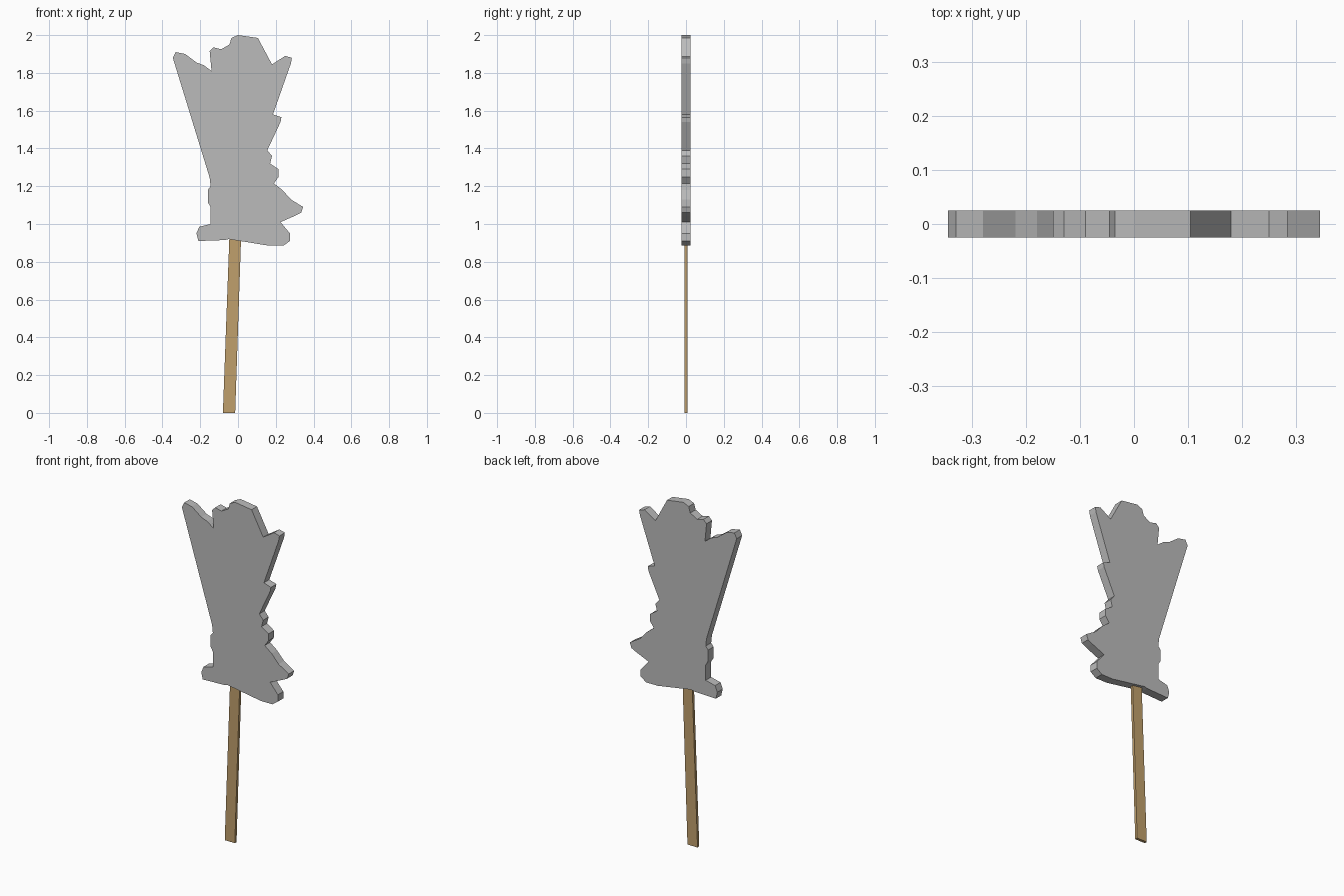
import bpy
import bmesh

default_cube = bpy.data.objects.get("Cube")
if default_cube:
    bpy.data.objects.remove(default_cube, do_unlink=True)


def make_material(name, colour):
    material = bpy.data.materials.new(name)
    material.use_nodes = True
    material.diffuse_color = colour
    shader = next(n for n in material.node_tree.nodes if n.type == "BSDF_PRINCIPLED")
    shader.inputs["Base Color"].default_value = colour
    return material


def make_plate(name, outline, thickness, material):
    """Extrude a flat front-facing outline symmetrically about y = 0."""
    bm = bmesh.new()
    front = bm.faces.new([bm.verts.new((x, -thickness / 2, z)) for x, z in outline])
    extruded = bmesh.ops.extrude_face_region(bm, geom=[front], use_keep_orig=True)
    back_verts = [g for g in extruded["geom"] if isinstance(g, bmesh.types.BMVert)]
    bmesh.ops.translate(bm, verts=back_verts, vec=(0, thickness, 0))
    bmesh.ops.recalc_face_normals(bm, faces=bm.faces[:])
    mesh = bpy.data.meshes.new(name)
    bm.to_mesh(mesh)
    bm.free()
    mesh.materials.append(material)
    plate = bpy.data.objects.new(name, mesh)
    bpy.context.collection.objects.link(plate)
    return plate


grey = make_material("plain grey", (0.5, 0.5, 0.5, 1))
wood = make_material("light wood", (0.53, 0.35, 0.15, 1))

# Silhouette edges, clockwise from the upper left tip
crown = [
    (-.345, 1.88), (-.33, 1.91), (-.28, 1.9), (-.22, 1.855), (-.18, 1.84),
    (-.14, 1.81), (-.15, 1.915), (-.13, 1.935), (-.09, 1.925), (-.045, 1.95),
    (-.035, 1.985), (0, 2), (.105, 1.985), (.18, 1.845), (.25, 1.89),
    (.285, 1.88), (.28, 1.85),
]
jagged_side = [
    (.185, 1.58), (.23, 1.565), (.225, 1.54), (.155, 1.39), (.18, 1.36),
    (.17, 1.32), (.215, 1.29), (.215, 1.25), (.19, 1.215), (.235, 1.18),
    (.28, 1.13), (.345, 1.09), (.335, 1.06), (.305, 1.045), (.225, 1.01),
]
base = [
    (.275, .95), (.275, .91), (.24, .885), (.165, .885), (-.05, .92),
    (-.07, .915), (-.21, .91), (-.22, .95), (-.205, .985), (-.145, 1),
]
straight_side = [
    (-.145, 1.09), (-.16, 1.115), (-.16, 1.18), (-.145, 1.2), (-.15, 1.245),
]
make_plate("puppet_silhouette", crown + jagged_side + base + straight_side, 0.05, grey)

# Slightly leaning flat stick, tucked into the silhouette
stick = [(-.08, 0), (-.015, 0), (.017, .95), (-.045, .95)]
make_plate("handle_stick", stick, 0.016, wood)
